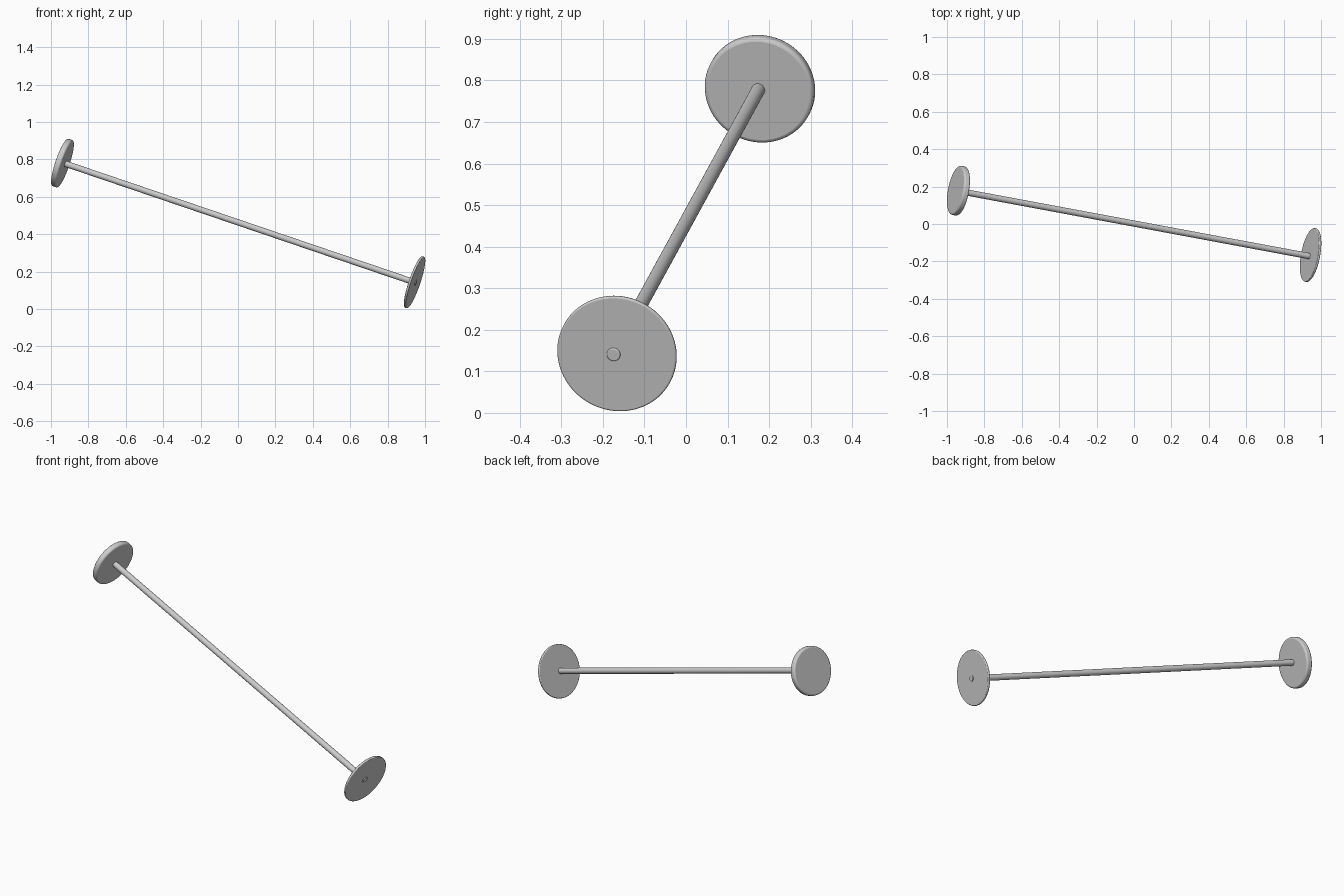
import bpy
from mathutils import Vector

if "Cube" in bpy.data.objects:
    bpy.data.objects.remove(bpy.data.objects["Cube"])

AXIS = Vector((1.884, -0.35, -0.64)).normalized()


def cylinder(name, centre, radius, depth, sides, bevel):
    """Cylinder along the tilted axle direction, with rounded rims."""
    bpy.ops.mesh.primitive_cylinder_add(vertices=sides, radius=radius, depth=depth, location=centre)
    ob = bpy.context.object
    ob.name = name
    ob.rotation_euler = AXIS.to_track_quat('Z', 'Y').to_euler()
    mod = ob.modifiers.new("rounded_rim", 'BEVEL')
    mod.width = bevel
    mod.segments = 3
    mod.limit_method = 'ANGLE'
    bpy.ops.object.shade_smooth_by_angle()
    return ob


# Thick upper wheel and thinner, slightly larger lower wheel
upper = Vector((-0.9385, 0.178, 0.780))
lower = Vector((0.944, -0.166, 0.143))
cylinder("upper_wheel", upper, 0.1335, 0.034, 96, 0.009)
cylinder("lower_wheel", lower, 0.1455, 0.013, 96, 0.004)

# Axle: ends inside the upper wheel, pokes just through the lower one
start = upper + AXIS * 0.004
end = Vector((0.946, -0.175, 0.144)) + AXIS * 0.008
cylinder("axle", (start + end) / 2, 0.0165, (end - start).length, 32, 0.003)
